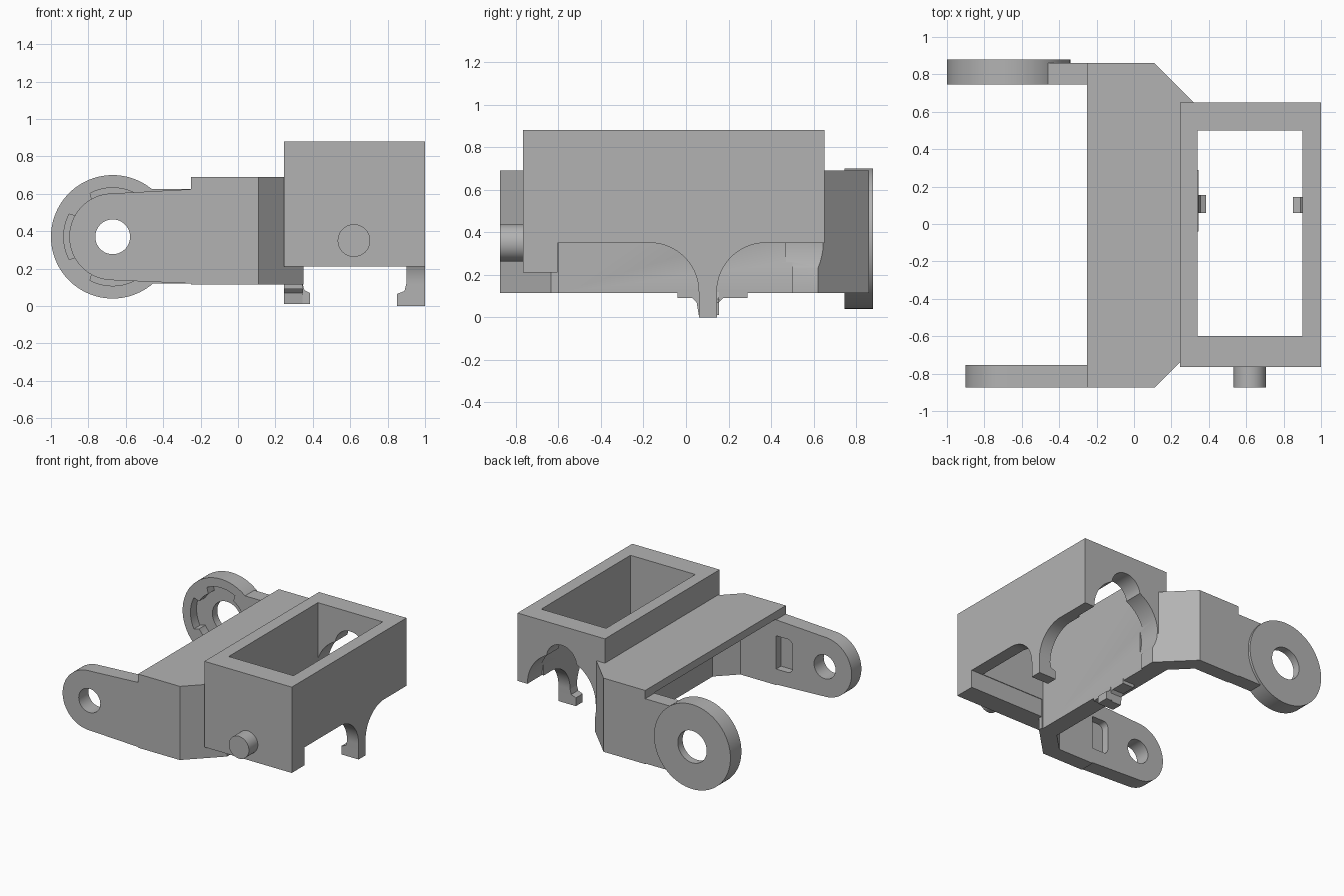
import bpy, bmesh
from math import sin, cos, radians
from mathutils import Vector

if "Cube" in bpy.data.objects:
    bpy.data.objects.remove(bpy.data.objects["Cube"], do_unlink=True)

grey = bpy.data.materials.new("plain_grey")
grey.use_nodes = True
grey.diffuse_color = (0.45, 0.45, 0.45, 1)
grey.node_tree.nodes["Principled BSDF"].inputs["Base Color"].default_value = (0.45, 0.45, 0.45, 1)


def prism(name, points, axis, lo, hi):
    """Extrude a 2D outline along an axis; outline uses the other two axes in order."""
    def place(p, t):
        return {"x": (t, p[0], p[1]), "y": (p[0], t, p[1]), "z": (p[0], p[1], t)}[axis]
    bm = bmesh.new()
    face = bm.faces.new([bm.verts.new(place(p, lo)) for p in points])
    ext = bmesh.ops.extrude_face_region(bm, geom=[face])
    move = Vector(place((0, 0), hi - lo))
    bmesh.ops.translate(bm, vec=move, verts=[g for g in ext["geom"] if isinstance(g, bmesh.types.BMVert)])
    bmesh.ops.recalc_face_normals(bm, faces=bm.faces)
    mesh = bpy.data.meshes.new(name)
    bm.to_mesh(mesh)
    bm.free()
    mesh.materials.append(grey)
    ob = bpy.data.objects.new(name, mesh)
    bpy.context.collection.objects.link(ob)
    return ob


def rect(a0, a1, b0, b1):
    return [(a0, b0), (a1, b0), (a1, b1), (a0, b1)]


def arc(cx, cy, r, start, end, n=24):
    return [(cx + r * cos(radians(start + (end - start) * i / n)),
             cy + r * sin(radians(start + (end - start) * i / n))) for i in range(n + 1)]


def disc(cx, cy, r, n=64):
    return arc(cx, cy, r, 0, 360, n)[:-1]


def combine(ob, other, operation="DIFFERENCE"):
    mod = ob.modifiers.new("join", "BOOLEAN")
    mod.operation, mod.object, mod.solver = operation, other, "EXACT"
    bpy.context.view_layer.objects.active = ob
    bpy.ops.object.modifier_apply(modifier=mod.name)
    bpy.data.objects.remove(other, do_unlink=True)


# Cross frame with chamfered corners, hollow underneath
body = prism("bracket_body", [(-.25, -.875), (.11, -.875), (.35, -.635), (.35, .62),
                              (.11, .86), (-.25, .86)], "z", .115, .69)
combine(body, prism("cutter", [(-.5, -.755), (.06, -.755), (.2, -.615), (.2, .605),
                               (.06, .745), (-.5, .745)], "z", -.1, .63))

# Open box housing, raised along its lower side and back
box = prism("housing", rect(.245, 1, -.765, .65), "z", .21, .88)
combine(box, prism("cutter", rect(.3, 1.2, -.605, .8), "z", 0, .35))
combine(body, box, "UNION")
combine(body, prism("cutter", rect(.34, .9, -.6, .5), "z", -.1, 1.1))

# Keyhole arch in the back wall
combine(body, prism("cutter", disc(.62, .35, .295), "y", .47, .9))
combine(body, prism("cutter", disc(.62, .6, .13), "y", .47, .9))

# Shaft stub on the front wall
prism("front_shaft", disc(.62, .35, .087), "y", -.875, -.75)

# Outer clip with flared root and hook
prism("outer_clip", [(.145, 0)] + arc(.375, .12, .23, 180, 90) + [(.375, .38), (-.17, .38)]
      + arc(-.17, .12, .23, 90, 0) + [(.06, 0)], "x", .9, 1)
prism("outer_clip_hook", [(.85, 0), (.91, 0), (.91, .12), (.9, .12), (.89, .08), (.85, .065)],
      "y", .06, .145)

# Inner clip under the frame wall, with side tabs
prism("inner_clip", [(.06, .01), (.145, .01), (.155, .07), (.175, .09), (.29, .09), (.29, .13),
                     (-.04, .13), (-.04, .09), (.03, .09), (.05, .07)], "x", .245, .345)
prism("inner_clip_hook", [(.385, .01), (.335, .01), (.335, .12), (.345, .12), (.355, .085), (.385, .07)],
      "y", .06, .155)

# Front arm with round end, pivot hole and rounded pocket inside
hx, hz = -.67, .37
arm = prism("front_arm", [(-.24, .12), (-.24, .625)] + arc(hx, hz, .232, 90, 270, 40), "y", -.875, -.755)
combine(arm, prism("cutter", disc(hx, hz, .093), "y", -1, -.6))
pocket = []
for sx, sz, a in ((1, 1, 0), (-1, 1, 90), (-1, -1, 180), (1, -1, 270)):
    pocket += arc(-.27 + sx * .08, hz + sz * .09, .04, a, a + 90, 8)
combine(arm, prism("cutter", pocket, "y", -.815, -.7))

# Back arm carrying a ring with a keyed socket on its inner face
ring = prism("back_ring_arm", disc(hx, hz, .33, 96), "y", .745, .88)
combine(ring, prism("cutter", rect(-.5, -.24, .12, .625), "y", .745, .86), "UNION")
socket = []
for i in range(144):
    angle = i * 2.5
    r = .262 if abs((angle + 45) % 90 - 45) < 28 else .215
    socket.append((hx + r * cos(radians(angle)), hz + r * sin(radians(angle))))
combine(ring, prism("cutter", socket, "y", .6, .82))
combine(ring, prism("cutter", disc(hx, hz, .125), "y", .6, 1))

# Smooth curved walls, keep hard edges
bpy.ops.object.select_all(action="DESELECT")
for ob in bpy.context.collection.objects:
    if ob.type == "MESH" and grey.name in ob.data.materials:
        ob.select_set(True)
        bpy.context.view_layer.objects.active = ob
bpy.ops.object.shade_smooth_by_angle(angle=radians(30))
